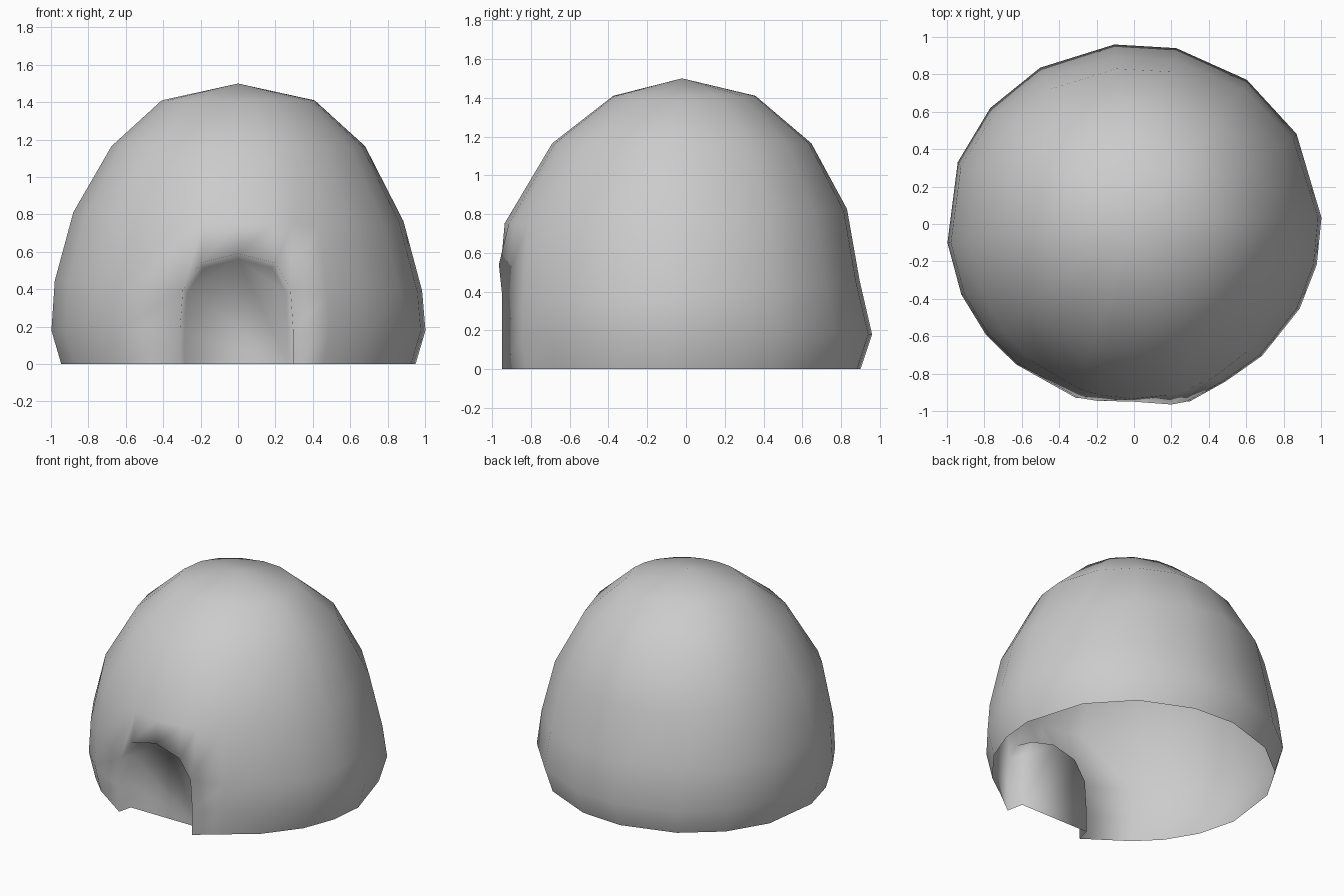
import bpy, bmesh
from math import radians, cos, sin

if "Cube" in bpy.data.objects:
    bpy.data.objects.remove(bpy.data.objects["Cube"])

# Dome rings: height, half width, front reach, back reach, tilt amount
RINGS = [(0.00, 0.95, 0.94, 0.905, 0), (0.18, 1.003, 0.965, 0.965, 0),
         (0.42, 0.985, 0.96, 0.90, 1), (0.79, 0.885, 0.935, 0.835, 1),
         (1.165, 0.68, 0.69, 0.65, 0), (1.41, 0.41, 0.375, 0.36, 0)]
# Column angles; the five from 251 to 289 frame the doorway
ANGLES = [2, 30, 53, 77, 96, 120, 140, 160, 186, 203, 218, 231,
          251, 258, 270, 282, 289, 299, 313, 332, 347]
# Top of the door arch at its inner columns
ARCH = {258: (-0.2, -0.945, 0.54), 270: (0.0, -0.95, 0.59), 282: (0.2, -0.965, 0.54)}
JAMB = {251: (-0.31, -0.93), 289: (0.295, -0.95)}

bm = bmesh.new()


def point(row, ang):
    z, rx, front, back, tilt = RINGS[row]
    if row == 2 and ang in ARCH:
        return ARCH[ang]
    if row <= 2 and ang in JAMB:
        x, y = JAMB[ang]
        return (x * (0.95 if row == 2 else 1), y, min(z, 0.40))
    a = radians(ang)
    x, y = rx * cos(a), sin(a) * (back if sin(a) > 0 else front)
    return (x, y, z + tilt * (0.04 * y - 0.03 * x))


# Shell of the dome, leaving the doorway open
grid = {}
for r in range(len(RINGS)):
    for a in ANGLES:
        if not (r < 2 and a in ARCH):
            grid[r, a] = bm.verts.new(point(r, a))
apex = bm.verts.new((0, -0.02, 1.5))
pairs = list(zip(ANGLES, ANGLES[1:] + ANGLES[:1]))
for a, b in pairs:
    for r in range(len(RINGS) - 1):
        keys = [(r, a), (r, b), (r + 1, b), (r + 1, a)]
        if r < 2 and 251 <= a < 289:
            continue
        bm.faces.new([grid[k] for k in keys])
    bm.faces.new([grid[5, a], grid[5, b], apex])

# Recessed doorway: jambs, arch and back panel
outer = [grid[k] for k in [(0, 251), (1, 251), (2, 251), (2, 258), (2, 270),
                           (2, 282), (2, 289), (1, 289), (0, 289)]]
inner = [bm.verts.new((v.co.x * 0.92, -0.83, v.co.z * 0.95)) for v in outer]
for i in range(len(outer) - 1):
    bm.faces.new([outer[i], outer[i + 1], inner[i + 1], inner[i]])
bm.faces.new(inner)

bmesh.ops.recalc_face_normals(bm, faces=bm.faces)
if apex.normal.z < 0 or apex.link_faces[0].normal.z < 0:
    bmesh.ops.reverse_faces(bm, faces=bm.faces)
for f in bm.faces:
    f.smooth = True

mesh = bpy.data.meshes.new("dome_hut")
bm.to_mesh(mesh)
bm.free()
bpy.context.collection.objects.link(bpy.data.objects.new("dome_hut", mesh))
